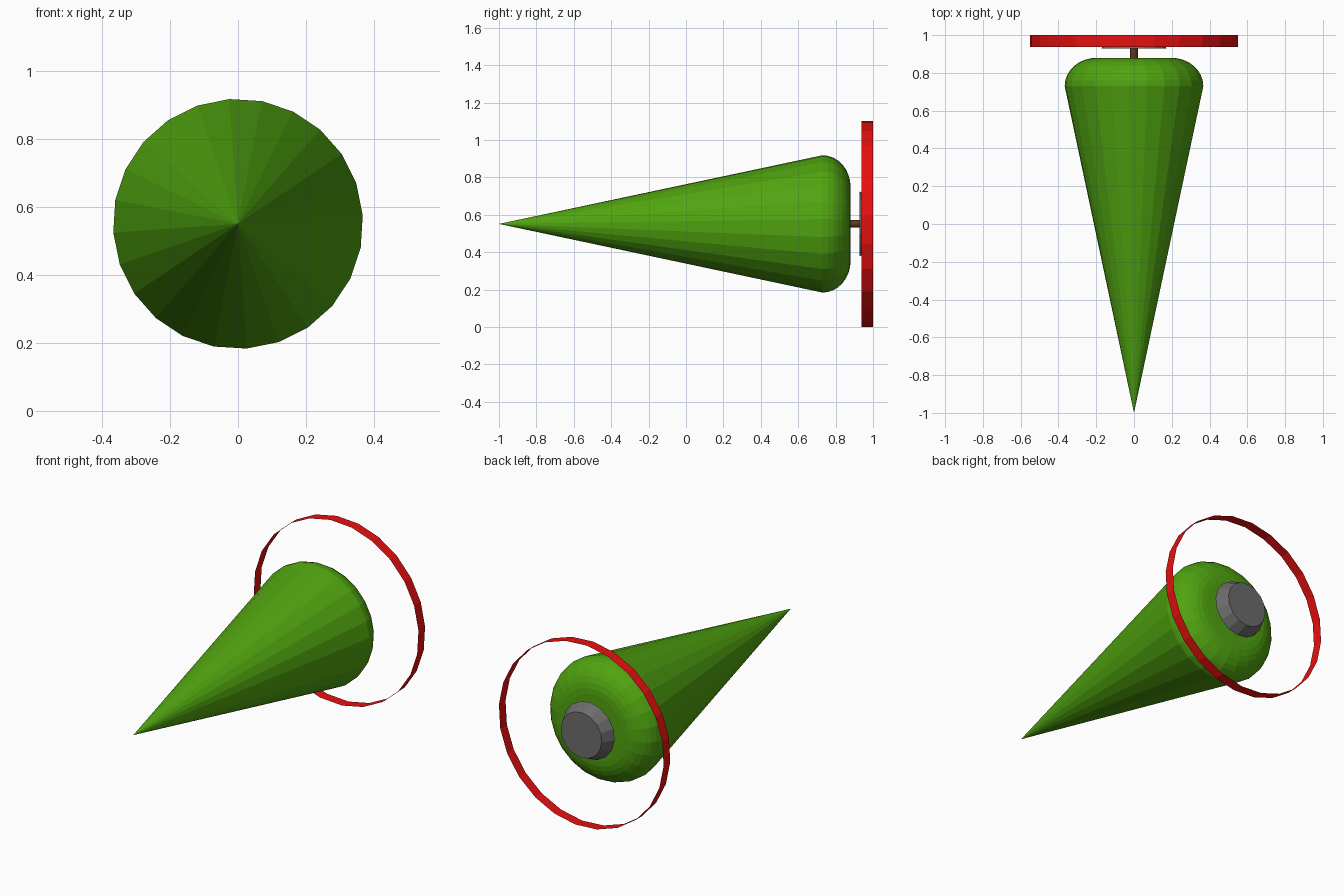
import bpy, bmesh, math

if "Cube" in bpy.data.objects:
    bpy.data.objects.remove(bpy.data.objects["Cube"])

AXIS_Z = 0.551


def lathe(name, profile, sides, color=None, offset=4.0):
    """Spin (y, radius) points round the y axis; radius 0 makes a pole."""
    bm = bmesh.new()
    rings = []
    for y, r in profile:
        if r == 0:
            rings.append([bm.verts.new((0, y, AXIS_Z))] * sides)
            continue
        ring = []
        for i in range(sides):
            a = math.radians(offset) + 2 * math.pi * i / sides
            ring.append(bm.verts.new((r * math.cos(a), y, AXIS_Z + r * math.sin(a))))
        rings.append(ring)
    for a, b in zip(rings, rings[1:]):
        for i in range(sides):
            j = (i + 1) % sides
            quad = list(dict.fromkeys((a[i], a[j], b[j], b[i])))
            bm.faces.new(quad)
    bmesh.ops.recalc_face_normals(bm, faces=bm.faces)
    mesh = bpy.data.meshes.new(name)
    bm.to_mesh(mesh)
    bm.free()
    obj = bpy.data.objects.new(name, mesh)
    bpy.context.collection.objects.link(obj)
    if color:
        mat = bpy.data.materials.new(name + "_paint")
        mat.diffuse_color = (*color, 1)
        mat.use_nodes = True
        mat.node_tree.nodes["Principled BSDF"].inputs["Base Color"].default_value = mat.diffuse_color
        mesh.materials.append(mat)
    return obj


# Pointed body with a rounded shoulder and flat back
shoulder = []
for i in range(9):
    t = math.pi / 2 * i / 8
    shoulder.append((0.73 + 0.15 * math.sin(t), 0.198 + 0.17 * math.cos(t)))
lathe("cone_body", [(-1, 0)] + shoulder + [(0.88, 0)], 24, (0.08, 0.37, 0.005))

# Thin axle between body and hub
lathe("axle", [(0.86, 0), (0.86, 0.02), (0.95, 0.02), (0.95, 0)], 12, (0.12, 0.04, 0.01))

# Tapered grey hub
lathe("hub", [(0.928, 0), (0.928, 0.173), (1.0, 0.137), (1.0, 0)], 16, (0.15, 0.15, 0.15))

# Open red band round the hub, a single sheet
lathe("outer_ring", [(0.937, 0.552), (1.0, 0.552)], 24, (0.8, 0.005, 0.005))
